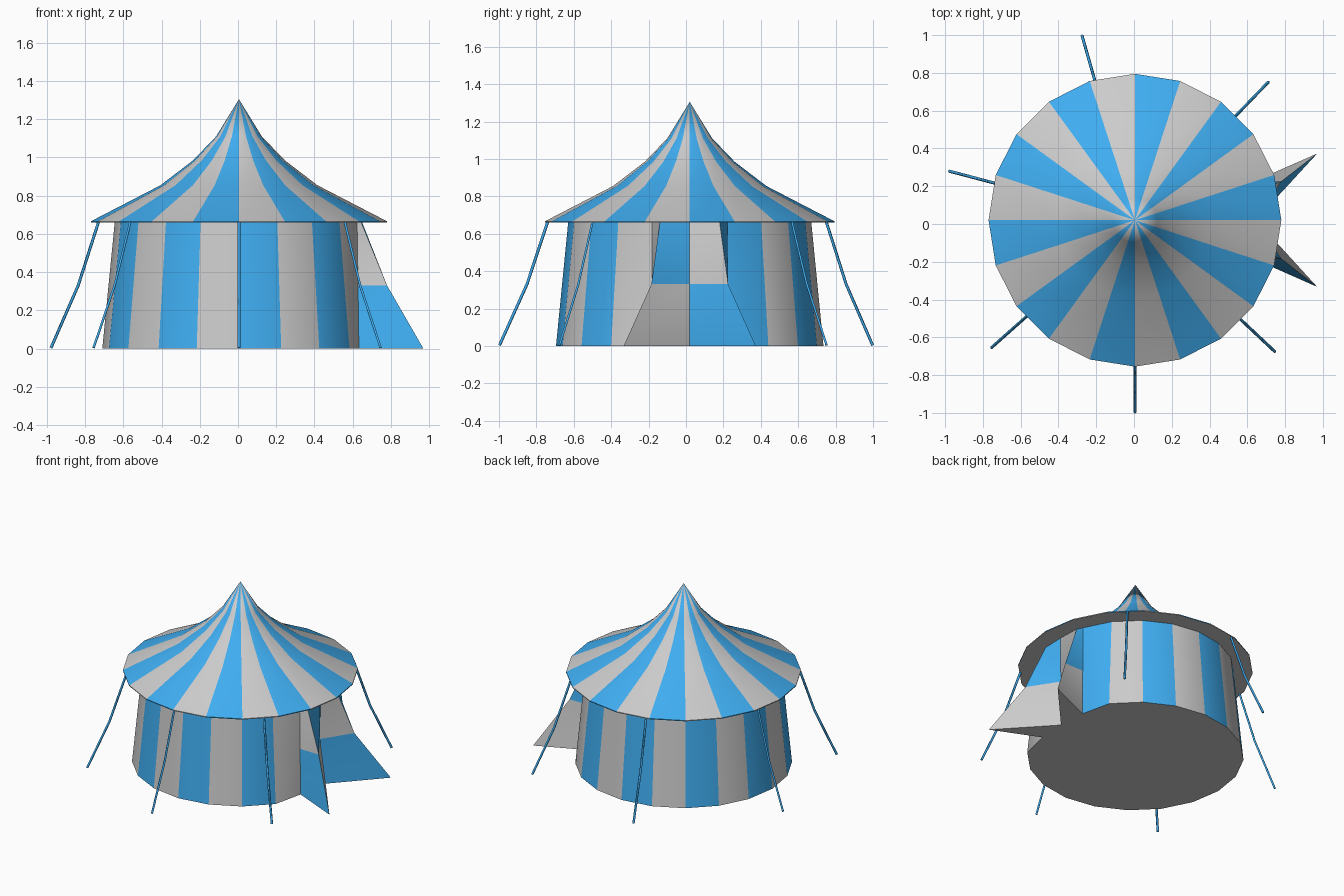
import bpy, bmesh
from math import cos, sin, radians

if "Cube" in bpy.data.objects:
    bpy.data.objects.remove(bpy.data.objects["Cube"])

CX, CY, N = 0.005, 0.02, 20
blue = bpy.data.materials.new("blue_cloth")
blue.diffuse_color = (0.05, 0.42, 0.88, 1)
blue.use_nodes = True
blue.node_tree.nodes["Principled BSDF"].inputs["Base Color"].default_value = blue.diffuse_color


def polar(r, deg, z):
    a = radians(deg)
    return (CX + r * cos(a), CY + r * sin(a), z)


def finish(bm, name):
    bmesh.ops.recalc_face_normals(bm, faces=bm.faces)
    me = bpy.data.meshes.new(name)
    bm.to_mesh(me)
    bm.free()
    me.materials.append(None)   # slot 0: plain grey cloth
    me.materials.append(blue)   # slot 1: blue stripes
    ob = bpy.data.objects.new(name, me)
    bpy.context.collection.objects.link(ob)
    bpy.ops.object.select_all(action='DESELECT')
    ob.select_set(True)
    bpy.context.view_layer.objects.active = ob
    bpy.ops.object.shade_smooth_by_angle(angle=radians(30))
    return ob


# Roof: swept-in cone of 20 alternating stripes with a flat underside
bm = bmesh.new()
profile = [(0.775, 0.66), (0.775, 0.666), (0.41, 0.855), (0.24, 0.985), (0.12, 1.11)]
rings = [[bm.verts.new(polar(r, 18 * k, z)) for k in range(N)] for r, z in profile]
apex = bm.verts.new((CX, CY, 1.305))
for k in range(N):
    j = (k + 1) % N
    for lo, hi in zip(rings, rings[1:]):
        bm.faces.new((lo[k], lo[j], hi[j], hi[k])).material_index = (k + 1) % 2
    bm.faces.new((rings[-1][k], rings[-1][j], apex)).material_index = (k + 1) % 2
bm.faces.new(rings[0])
finish(bm, "roof")

# Walls: columns of (top, middle, bottom) points, flaring out towards the ground
columns = []
for k in range(1, N):
    end = k in (1, N - 1)
    radii = (0.65, 0.655, 0.66) if end else (0.65, 0.6825, 0.715)
    columns.append([polar(r, 18 * k, z) for r, z in zip(radii, (0.66, 0.33, 0))])


def flap_edge(s):
    return [(0.645, CY + s * 0.16, 0.66), (0.78, CY + s * 0.205, 0.33),
            (0.97, CY + s * 0.353, 0)]


# Doorway: two pulled-out flaps meeting at a recessed centre line
columns += [flap_edge(-1), [(0.65, CY, 0.66), (0.647, CY, 0.33), (0.645, CY, 0)],
            flap_edge(1)]
colours = [(k % 2, k % 2) for k in range(1, N - 1)] + [(0, 1), (1, 0), (0, 1), (1, 0)]

bm = bmesh.new()
cols = [[bm.verts.new(p) for p in c] for c in columns]
for i, pair in enumerate(colours):
    a, b = cols[i], cols[(i + 1) % len(cols)]
    for lev in range(2):
        f = bm.faces.new((a[lev + 1], b[lev + 1], b[lev], a[lev]))
        f.material_index = pair[lev]
bm.faces.new([c[2] for c in cols])  # floor
finish(bm, "walls_and_door_flaps")

# Guy ropes: thin bent lines from the roof rim to the ground
for n, ang in enumerate((46, 106, 165.2, 221.6, 270, 316.8)):
    cu = bpy.data.curves.new(f"guy_rope_{n + 1}", 'CURVE')
    cu.dimensions = '3D'
    cu.bevel_depth = 0.008
    cu.bevel_resolution = 0
    cu.use_fill_caps = True
    sp = cu.splines.new('POLY')
    sp.points.add(2)
    for p, (r, z) in zip(sp.points, ((1.017, 0.004), (0.87, 0.33), (0.76, 0.662))):
        p.co = (*polar(r, ang, z), 1)
    cu.materials.append(blue)
    bpy.context.collection.objects.link(bpy.data.objects.new(f"guy_rope_{n + 1}", cu))
